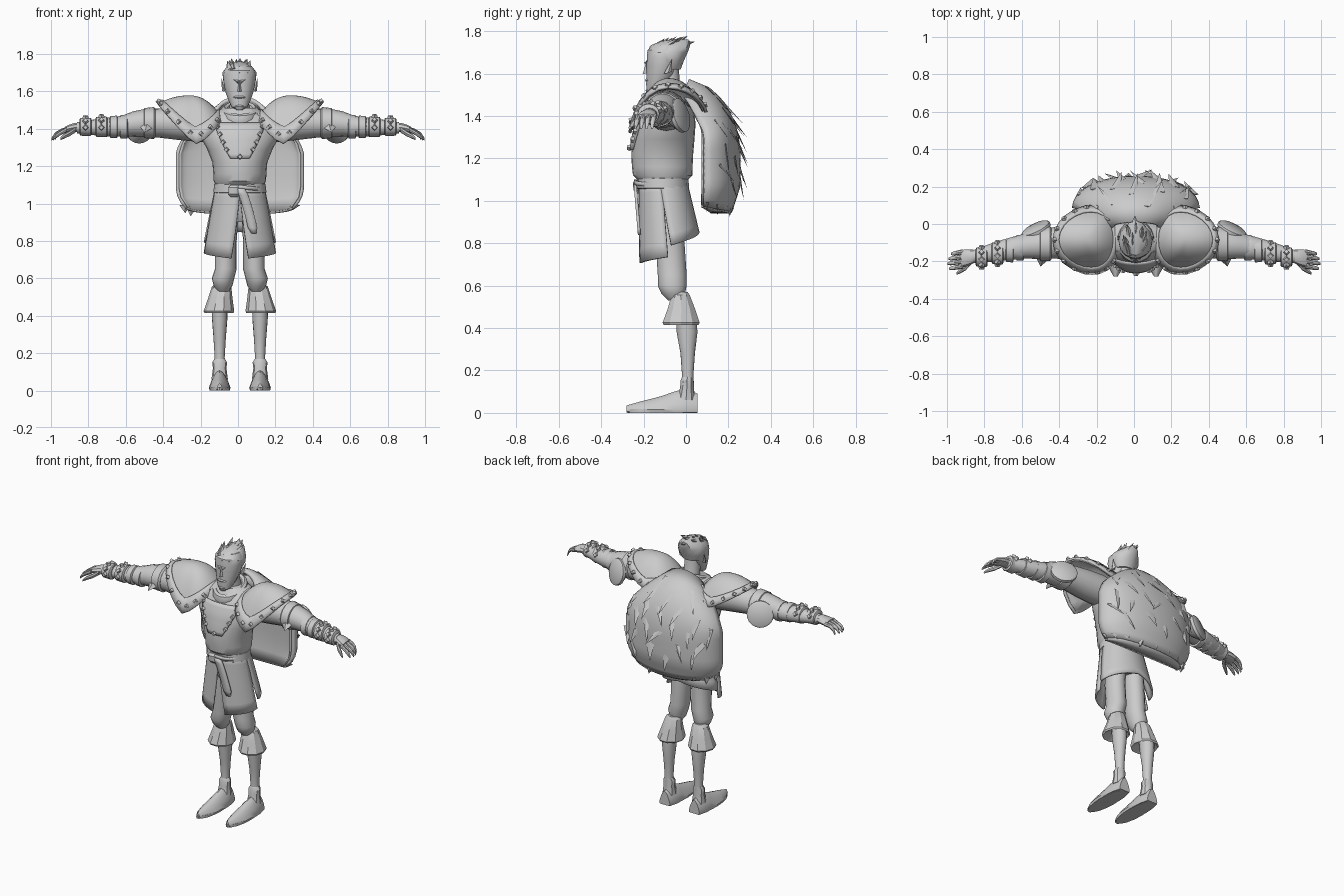
import bpy, bmesh, math, random
from mathutils import Vector as V

random.seed(4)
CX = 0.01                      # symmetry plane of the body
mat = bpy.data.materials.new("plain grey")
mat.diffuse_color = (0.6, 0.6, 0.6, 1)


def make(name, verts, faces, mirror=None, angle=35, thick=0):
    """Mesh object, optionally mirrored about x = mirror and thickened."""
    verts, faces = [V(v) for v in verts], [tuple(f) for f in faces]
    if mirror is not None:
        n = len(verts)
        faces += [tuple(i + n for i in reversed(f)) for f in faces]
        verts += [V((2 * mirror - v.x, v.y, v.z)) for v in verts]
    me = bpy.data.meshes.new(name)
    me.from_pydata(verts, [], faces)
    bm = bmesh.new()
    bm.from_mesh(me)
    bmesh.ops.remove_doubles(bm, verts=bm.verts, dist=1e-5)
    bmesh.ops.recalc_face_normals(bm, faces=bm.faces)
    bm.to_mesh(me)
    bm.free()
    ob = bpy.data.objects.new(name, me)
    bpy.context.collection.objects.link(ob)
    me.materials.append(mat)
    if thick:
        m = ob.modifiers.new("thickness", 'SOLIDIFY')
        m.thickness, m.offset = thick, 0
    for o in bpy.context.selected_objects:
        o.select_set(False)
    ob.select_set(True)
    bpy.context.view_layer.objects.active = ob
    bpy.ops.object.shade_smooth_by_angle(angle=math.radians(angle))


def loft(name, rings, axis='z', n=16, mirror=None, **kw):
    """Skin ellipses (x, y, z, r1, r2) stacked along z or along x."""
    vs, fs = [], []
    for x, y, z, a, b in rings:
        for i in range(n):
            t = 2 * math.pi * i / n
            c, s = a * math.cos(t), b * math.sin(t)
            vs.append((x + c, y + s, z) if axis == 'z' else (x, y + c, z + s))
    for k in range(len(rings) - 1):
        fs += [(k*n + i, k*n + (i+1) % n, (k+1)*n + (i+1) % n, (k+1)*n + i) for i in range(n)]
    fs += [tuple(range(n)), tuple(range((len(rings)-1)*n, len(rings)*n))]
    make(name, vs, fs, mirror, **kw)


def grid(name, fn, nu, nv, **kw):
    """Sheet sampled from fn(u, v) with u and v in 0..1."""
    vs = [fn(i / nu, j / nv) for j in range(nv + 1) for i in range(nu + 1)]
    w = nu + 1
    fs = [(j*w + i, j*w + i + 1, (j+1)*w + i + 1, (j+1)*w + i) for j in range(nv) for i in range(nu)]
    make(name, vs, fs, **kw)


def spikes(name, items, mirror=None):
    """Flattened pyramids given as (base, tip, width vector, depth)."""
    vs, fs = [], []
    for base, tip, wide, depth in items:
        b, t, w = V(base), V(tip), V(wide)
        d = (t - b).cross(w).normalized() * depth
        o = len(vs)
        vs += [b + w, b + d, b - w, b - d, t]
        fs += [(o, o+1, o+4), (o+1, o+2, o+4), (o+2, o+3, o+4), (o+3, o, o+4), (o+3, o+2, o+1, o)]
    make(name, vs, fs, mirror, angle=20)


def studs(name, items, size, mirror=None):
    """Small square pyramids standing on (point, normal)."""
    vs, fs = [], []
    for p, nrm in items:
        p, nrm = V(p), V(nrm).normalized()
        a = nrm.orthogonal().normalized() * size
        b = nrm.cross(a).normalized() * size
        o = len(vs)
        vs += [p + k*(sx*a + sy*b) + nrm*h for k, h in ((1, -.4*size), (.7, size))
               for sx, sy in ((1, 1), (-1, 1), (-1, -1), (1, -1))]
        fs += [(o+4, o+5, o+6, o+7), (o+3, o+2, o+1, o)]
        fs += [(o+i, o+(i+1) % 4, o+4+(i+1) % 4, o+4+i) for i in range(4)]
    make(name, vs, fs, mirror, angle=20)


# --- legs and shoes
loft("thigh", [(.075, -.08, .98, .06, .07), (.085, -.075, .8, .058, .068), (.085, -.065, .65, .058, .068),
               (.1, -.065, .6, .06, .068), (.1, -.06, .56, .05, .055), (.1, -.05, .53, .03, .035)], mirror=CX)
loft("knee_cuff", [(.105, -.025, .57, .035, .035), (.108, -.025, .555, .052, .045), (.115, -.022, .49, .066, .068),
                   (.122, -.023, .425, .082, .092), (.122, -.023, .415, .078, .086), (.118, -.01, .44, .04, .05)], n=10, mirror=CX, angle=25)
loft("calf", [(.118, 0, .46, .043, .048), (.118, .005, .38, .041, .049), (.118, .008, .28, .033, .034),
              (.118, .008, .18, .027, .027), (.118, .008, .06, .03, .033)], mirror=CX)
loft("ankle_cuff", [(.118, .008, .17, .028, .028), (.118, .004, .15, .04, .032), (.118, .004, .12, .036, .033), (.118, 0, .06, .044, .045)], n=10, mirror=CX)


def shoe(u, v):
    k = round(v * 7)
    if k == 0:
        return (.118, .055, .03)
    t, v = 2 * math.pi * u, (k - 1) / 6
    w = .058 * (1 - abs(2*v - .85)**3 * .55) if v < 1 else .012
    h = [.075, .1, .085, .065, .05, .036, .02][k - 1]
    return (.118 + w * math.cos(t) * (1 - .35 * max(0, math.sin(t))), .055 - .335 * v, .015 + max(-.014, h * math.sin(t)))


grid("shoe", shoe, 16, 7, mirror=CX)
loft("sole", [(.118, -.11, 0, .054, .165), (.118, -.11, .018, .056, .165)], mirror=CX)


# --- skirt of four panels with slits, belt and hanging strap
def panel(a0, a0b, a1, z0, z1):
    def f(u, v):
        t = math.radians((a0 + (a0b - a0) * v) * (1 - u) + a1 * u)
        zb = z0 + (z1 - z0) * u
        return (CX + (.125 + .063*v) * math.cos(t), -.11 + .03*v + (.108 + .03*v) * math.sin(t), 1.1 + (zb - 1.1) * v)
    return f


grid("front_skirt_panel", panel(-92, -76, -2, .706, .735), 8, 6, mirror=CX, thick=.012)
grid("back_skirt_panel", panel(-8, 4, 90, .79, .85), 8, 6, mirror=CX, thick=.012)
loft("hips", [(CX, -.1, 1.12, .12, .1), (CX, -.09, .95, .13, .1), (CX, -.08, .9, .08, .08)])
loft("belt", [(CX, -.11, 1.055, .132, .114), (CX, -.11, 1.06, .142, .124), (CX, -.11, 1.105, .137, .122), (CX, -.11, 1.11, .125, .112)])
loft("buckle", [(-.02, -.228, 1.035, .02, .006), (-.02, -.236, 1.05, .032, .012), (-.02, -.238, 1.085, .032, .012), (-.02, -.234, 1.1, .02, .006)], n=8)
grid("belt_strap", lambda u, v: (.01 + .075*v**.7 + (u - .5)*.05*(1 if v < .95 else .5), -.24 + .02*v, 1.08 - .24*v), 2, 8, thick=.014)
grid("belt_fold", lambda u, v: (.13*u, -.24 + .09*u**3, 1.08 - .015*u + .02*v), 6, 1, thick=.012)

# --- torso with breast plate
TORSO = [(CX, -.11, 1.09, .125, .11), (CX, -.11, 1.12, .14, .14), (CX, -.112, 1.16, .142, .143),
         (CX, -.112, 1.22, .147, .146), (CX, -.105, 1.29, .175, .145), (CX, -.095, 1.36, .212, .14),
         (CX, -.085, 1.42, .21, .125), (CX, -.075, 1.47, .17, .105), (CX, -.07, 1.51, .09, .08)]
loft("torso", TORSO, n=24)


def chest(dx, z, gap):
    """Point on the front of the torso."""
    for a, b in zip(TORSO, TORSO[1:]):
        if a[2] <= z <= b[2]:
            _, y, _, rx, ry = V(a).lerp(V(b), (z - a[2]) / (b[2] - a[2]))
            return V((CX + dx, y - ry * math.sqrt(1 - (dx / rx)**2) - gap, z))


plate = lambda u, v: chest((2*u - 1) * (.135 - .085*v**1.3), 1.43 - .19*v, .004)
grid("breast_plate", plate, 10, 8, thick=.01)
studs("breast_studs", [(plate(.96, v) + V((0, -.008, 0)), (.25, -1, 0)) for v in (.1, .32, .54, .75)]
      + [(chest(0, 1.25, .012), (0, -1, 0))], .011, CX)

# --- neck, collar, head
loft("neck", [(.008, -.06, 1.46, .06, .055), (.008, -.075, 1.54, .05, .048), (.008, -.085, 1.63, .05, .05)])


def collar(u, v):
    a, b = 2*math.pi*u, 2*math.pi*v
    r = 1 + .24*math.cos(b)
    return (CX + .084*r*math.cos(a), -.095 + .092*r*math.sin(a), 1.48 + .035*math.sin(a) + .034*math.sin(b))


grid("collar", collar, 20, 8)
loft("head", [(.008, -.158, 1.505, .024, .02), (.008, -.153, 1.515, .042, .034), (.008, -.135, 1.55, .058, .054),
              (.008, -.12, 1.59, .073, .068), (.008, -.112, 1.635, .083, .075), (.008, -.107, 1.675, .088, .08),
              (.008, -.1, 1.71, .085, .083), (.008, -.09, 1.735, .065, .066)], n=14)
spikes("nose", [((.008, -.178, 1.6), (.008, -.182, 1.675), (.016, 0, 0), .026)])
spikes("ear", [((.09, -.085, 1.605), (.106, -.065, 1.67), (0, .02, .006), .012)], .008)
spikes("brow", [((.012, -.184, 1.65), (.085, -.14, 1.69), (0, 0, .013), .016)], .008)
loft("mouth", [(.008, -.175, 1.562, .026, .014), (.008, -.178, 1.568, .034, .017), (.008, -.175, 1.576, .024, .014)], n=10)
loft("chin", [(.008, -.17, 1.5, .018, .014), (.008, -.172, 1.52, .028, .02), (.008, -.165, 1.54, .018, .014)], n=10)
loft("hair_cap", [(.008, -.07, 1.62, .065, .045), (.008, -.075, 1.66, .088, .065), (.008, -.088, 1.7, .091, .096),
                  (.008, -.073, 1.733, .066, .093), (.008, -.05, 1.752, .034, .07), (.008, -.03, 1.76, .012, .04)], n=12)
locks = []
for i in range(11):
    x = random.uniform(-.05, .05)
    y = -.16 + .11 * i / 10
    locks.append(((.005 + x, y, 1.715 + .25*(y + .16) - 3*x*x), (.005 + x*1.5, y + .06, min(1.778, 1.775 + .1*(y + .1) - 5*x*x)), (.022, 0, 0), .018))
spikes("hair_locks", locks + [((.005, -.05, 1.725), (.005, .045, 1.752), (.045, 0, 0), .025)])

# --- shoulder pads: domes with a low front corner and a studded rim
AP = V((.28, -.08, 1.572))
MID = V((.275, -.085, 1.42))


def rim(t):
    c, s = math.cos(t), math.sin(t)
    z = 1.53 if c > 0 else 1.46
    z = z * abs(c)**1.3 + (1.335 if s < 0 else 1.42) * (1 - abs(c)**1.3)
    return V((.275 + .165*c - .03*s*s, -.085 + .168*s, z))


def dome(u, k):
    r = rim(2*math.pi*u)
    p = AP.lerp(r, k)
    p.z = AP.z + (r.z - AP.z) * k**2.2
    return p


grid("shoulder_pad", dome, 24, 8, mirror=CX, thick=.012)
out = lambda p, k: p + (p - MID).normalized() * k
grid("pad_rim", lambda u, v: out(dome(u, .84 + .18*v), .01), 24, 2, mirror=CX, thick=.014)
studs("pad_studs", [(out(dome(i/18, .94), .018), dome(i/18, .94) - MID) for i in range(18)], .011, CX)

# --- arms along x
loft("upper_arm", [(.12, -.085, 1.41, .09, .08), (.22, -.095, 1.425, .098, .095), (.32, -.1, 1.43, .092, .09), (.42, -.1, 1.43, .085, .078),
                   (.5, -.11, 1.43, .078, .075), (.56, -.115, 1.425, .07, .068), (.62, -.125, 1.415, .06, .055)], 'x', mirror=0)
loft("sleeve_cuff", [(.44, -.105, 1.43, .083, .075), (.45, -.105, 1.43, .094, .086), (.5, -.11, 1.43, .088, .08), (.505, -.11, 1.43, .07, .07)], 'x', mirror=0)
spikes("sleeve_point", [((.48, -.165, 1.42), (.5, -.228, 1.38), (.05, 0, 0), .03)], 0)
loft("forearm", [(.54, -.115, 1.42, .06, .06), (.6, -.122, 1.415, .066, .058), (.66, -.132, 1.41, .06, .053),
                 (.74, -.148, 1.408, .053, .046), (.86, -.175, 1.405, .035, .03)], 'x', mirror=0)
for i, x in enumerate((.61, .665, .73, .815)):
    y, r, w = -.12 - .24*(x - .58), .07 - .08*(x - .6), .022 if i < 2 else .032
    loft("arm_band_%d" % i, [(x - w, y, 1.41, r*.85, r*.8), (x - w + .005, y, 1.41, r, r*.92),
                             (x + w - .005, y, 1.41, r*.97, r*.9), (x + w, y, 1.41, r*.8, r*.75)], 'x', n=12, mirror=0)
studs("band_studs", [((x, -.12 - .24*(x - .58) + (.07 - .08*(x - .6))*math.cos(t), 1.41 + (.065 - .08*(x - .6))*math.sin(t)),
                      (0, math.cos(t), math.sin(t))) for x in (.73, .815) for t in (.4, 1.1, 1.8, 2.5, 3.2)], .013, 0)

# elbow disc facing backwards
nrm = V((.42, .86, .25)).normalized()
e1 = nrm.cross(V((0, 0, 1))).normalized()
e2 = nrm.cross(e1)


def disc(u, v):
    t, (r, h) = 2*math.pi*u, ((.0, .016), (.07, .014), (.082, .006), (.082, -.012), (.03, -.06))[round(v*4)]
    return V((.525, -.027, 1.403)) + nrm*h + r*(math.cos(t)*e1 + math.sin(t)*e2)


grid("elbow_disc", disc, 20, 4, mirror=0)

# --- hands
loft("palm", [(.84, -.17, 1.405, .03, .026), (.87, -.176, 1.407, .04, .026), (.905, -.182, 1.4, .047, .022), (.925, -.186, 1.394, .044, .017)], 'x', n=10, mirror=0)
for i in range(4):
    y, L = -.148 - .026*i, (.058, .072, .076, .068)[i]
    loft("finger_%d" % i, [(.915, y, 1.396, .013, .014), (.92 + L*.45, y - .006, 1.388 - .004*i, .012, .012),
                           (.92 + L*.8, y - .01, 1.372 - .004*i, .011, .012), (.92 + L, y - .012, 1.345, .006, .008)], 'x', n=8, mirror=0)
loft("thumb", [(.87, -.2, 1.395, .016, .016), (.9, -.232, 1.375, .016, .015), (.93, -.252, 1.36, .013, .013), (.95, -.265, 1.345, .006, .007)], 'x', n=8, mirror=0)


# --- fur cape: thick domed shell with tufts
def cape(u, v, lift=0):
    a = (u - .5) * math.pi * .96
    c = math.cos(a)
    half = .333 * min(1, .36 + 2.6*v - 2.6*v*v if v < .5 else 1) * (1 - .15 * (max(0, v - .8) / .2)**2)
    back = .01 + .238 * math.sin(math.pi / 2 * min(1, (v / .6)**.6)) - max(0, v - .8) * .2
    edge = -.02 + .085 * min(1, v * 3)
    return V((CX + half*math.sin(a), edge + (back - edge + lift)*c**.8 + lift*.4, 1.49 - .51*v + c*(.075 - .105*v)))


def lining(u, v):
    p = cape(u, .12 + .88*v)
    return V((CX + (p.x - CX)*.97, p.y*.35 + .045, p.z))


grid("fur_cape", cape, 20, 16, thick=.02, angle=60)
grid("cape_lining", lining, 20, 8, thick=.01)
grid("cape_hem", lambda u, v: cape(u, 1).lerp(lining(u, 1), v), 20, 1, thick=.02)
tufts = []
for i in range(26):
    u, v = .1 + .8*((i * .618) % 1), .02 + .75*i/26
    d = cape(u + random.uniform(-.09, .09), min(1, v + random.uniform(.15, .24)), .035)
    tufts.append((cape(u, v, .004), d, V((1, 0, random.uniform(-.5, .5))) * random.uniform(.022, .034), .006))
for i in range(9):
    p = cape(.03 + .94*i/8, .97)
    tufts.append((p, p + V((random.uniform(-.02, .02), 0, -random.uniform(.02, .05))), (.03, 0, 0), .014))
spikes("fur_tufts", tufts)
